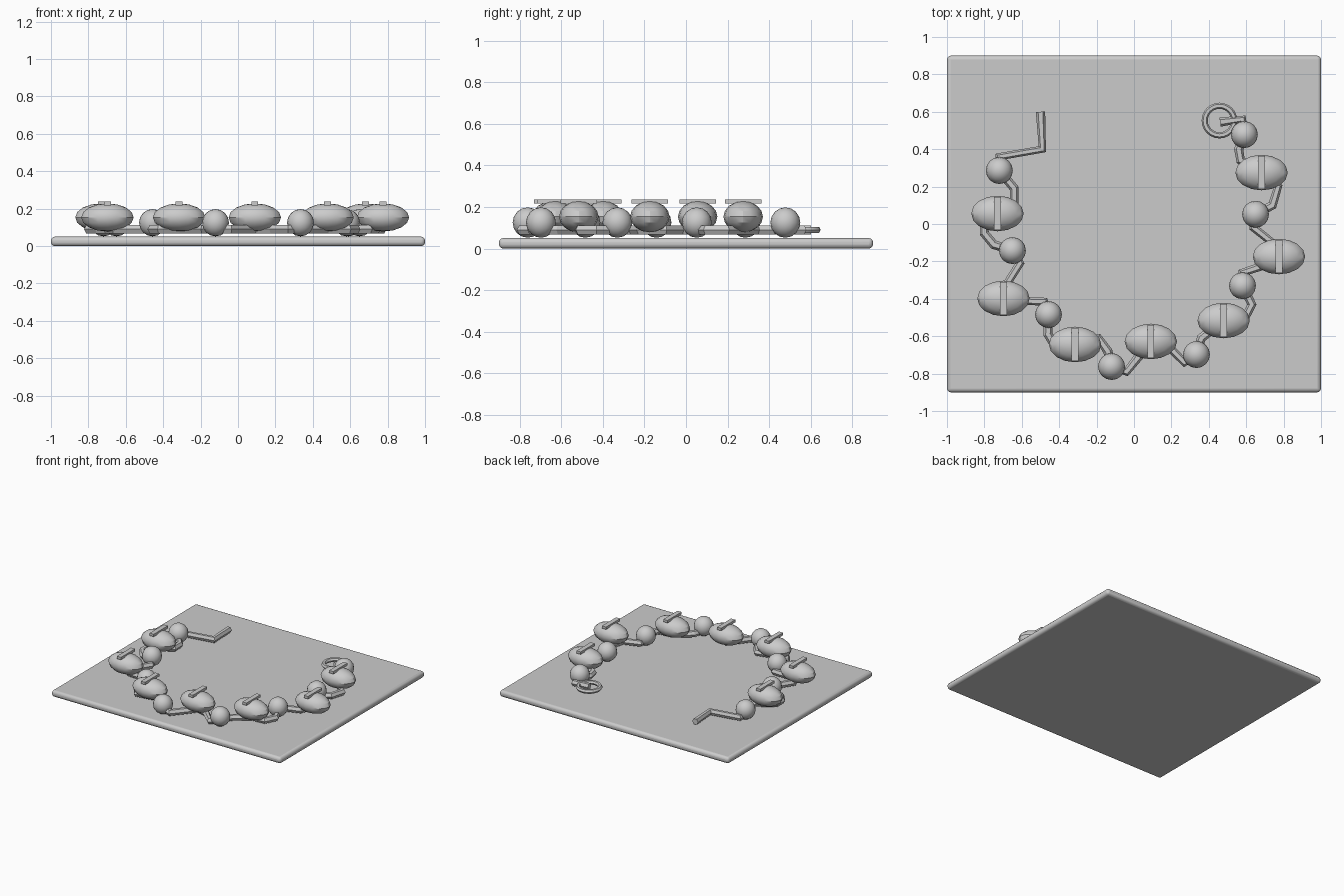
import bpy

if "Cube" in bpy.data.objects:
    bpy.data.objects.remove(bpy.data.objects["Cube"])

def finish(ob, name, angle=0.52):
    ob.name = name
    bpy.ops.object.select_all(action='DESELECT')
    ob.select_set(True)
    bpy.context.view_layer.objects.active = ob
    bpy.ops.object.transform_apply(location=False, rotation=False, scale=True)
    bpy.ops.object.shade_smooth_by_angle(angle=angle)
    return ob

def box(name, loc, size, bevel=0):
    bpy.ops.mesh.primitive_cube_add(size=1, location=loc)
    ob = bpy.context.object
    ob.scale = size
    finish(ob, name)
    if bevel:
        m = ob.modifiers.new("bevel", 'BEVEL')
        m.width, m.segments = bevel, 3
    return ob

def bead(name, loc, radii):
    bpy.ops.mesh.primitive_uv_sphere_add(segments=16, ring_count=8, radius=1, location=loc)
    ob = bpy.context.object
    ob.scale = radii
    return finish(ob, name)

# display board
box("base_board", (0, 0, 0.025), (2, 1.8, 0.05), 0.02)

# large oval beads with a raised strip across each
ovals = [(0.682, 0.275), (0.775, -0.174), (0.479, -0.516), (0.09, -0.628),
         (-0.315, -0.644), (-0.698, -0.398), (-0.73, 0.056)]
for i, (x, y) in enumerate(ovals):
    bead(f"oval_bead_{i}", (x, y, 0.153), (0.14, 0.095, 0.075))
    box(f"bead_strip_{i}", (x, y, 0.227), (0.036, 0.176, 0.02))

# small round spacer beads
rounds = [(0.59, 0.478), (0.65, 0.052), (0.58, -0.33), (0.334, -0.698),
          (-0.12, -0.762), (-0.457, -0.484), (-0.65, -0.142), (-0.72, 0.286)]
for i, (x, y) in enumerate(rounds):
    bead(f"round_bead_{i}", (x, y, 0.125), (0.072, 0.072, 0.073))

# knotted cord running under the beads
path = [(-0.50, 0.60), (-0.49, 0.40), (-0.72, 0.36), (-0.72, 0.286), (-0.64, 0.19),
        (-0.64, 0.12), (-0.80, 0.02), (-0.80, -0.05), (-0.75, -0.11), (-0.65, -0.142),
        (-0.61, -0.21), (-0.698, -0.35), (-0.66, -0.41), (-0.48, -0.415), (-0.457, -0.484),
        (-0.46, -0.59), (-0.42, -0.66), (-0.315, -0.644), (-0.19, -0.61), (-0.14, -0.68),
        (-0.12, -0.762), (-0.04, -0.79), (0.04, -0.69), (0.09, -0.628), (0.18, -0.65),
        (0.27, -0.74), (0.334, -0.698), (0.36, -0.61), (0.479, -0.516), (0.59, -0.51),
        (0.63, -0.43), (0.58, -0.33), (0.58, -0.26), (0.70, -0.22), (0.74, -0.10),
        (0.64, -0.02), (0.65, 0.052), (0.74, 0.10), (0.77, 0.20), (0.682, 0.275),
        (0.57, 0.34), (0.56, 0.40), (0.59, 0.478), (0.58, 0.56), (0.46, 0.545)]
cu = bpy.data.curves.new("cord", 'CURVE')
cu.dimensions = '3D'
cu.bevel_depth = 0.025
cu.bevel_resolution = 1
cu.use_fill_caps = True
sp = cu.splines.new('POLY')
sp.points.add(len(path) - 1)
for p, (x, y) in zip(sp.points, path):
    p.co = (x, y, 0.09, 1)
sp.use_smooth = False
bpy.context.collection.objects.link(bpy.data.objects.new("cord", cu))

# clasp ring
bpy.ops.mesh.primitive_torus_add(location=(0.457, 0.553, 0.09), major_radius=0.079,
                                 minor_radius=0.0165, major_segments=24, minor_segments=6)
finish(bpy.context.object, "clasp_ring")
